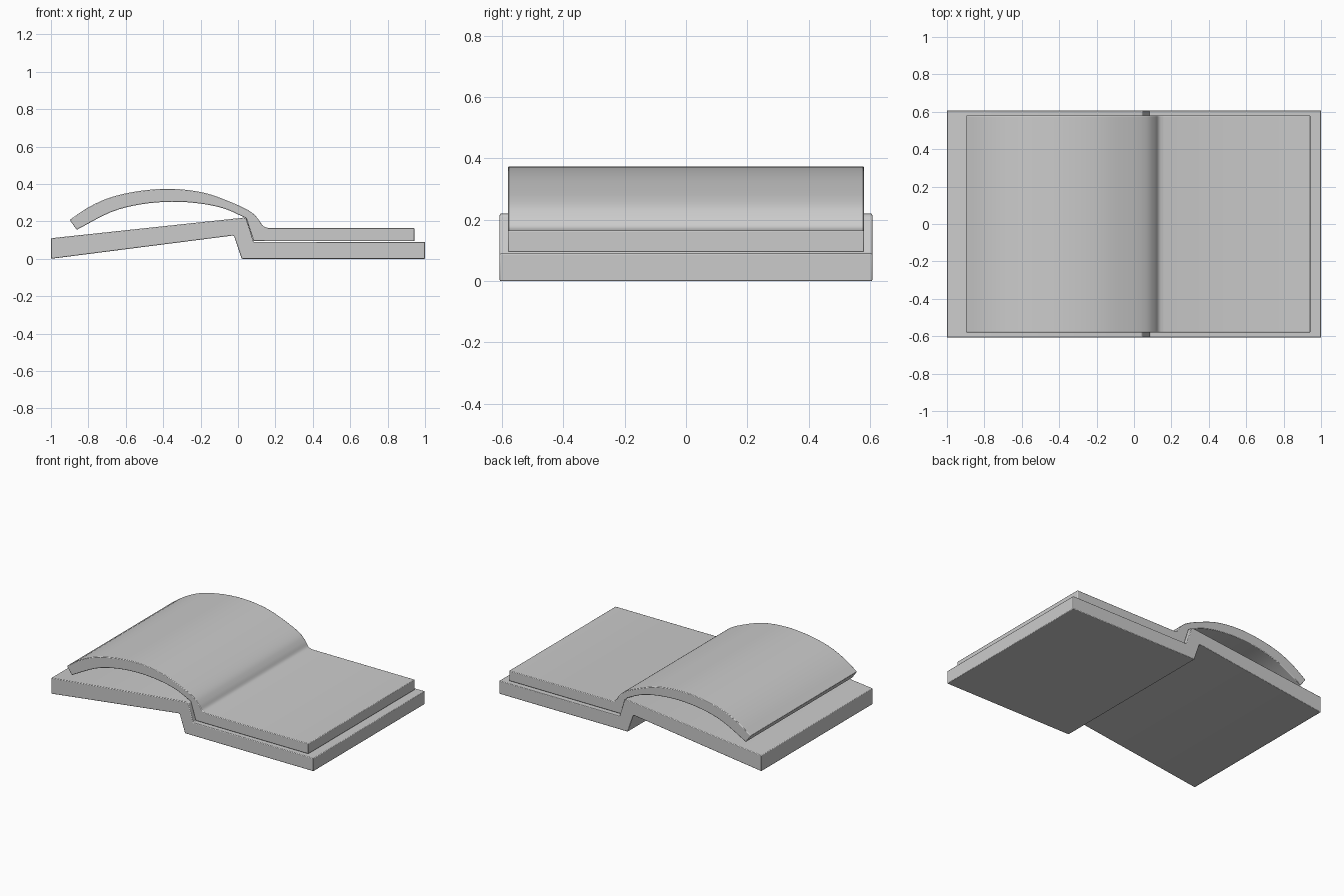
import bpy
import bmesh
from mathutils import Vector

cube = bpy.data.objects.get("Cube")
if cube:
    bpy.data.objects.remove(cube)

GREY = (0.6, 0.6, 0.6, 1)
grey = bpy.data.materials.new("plain grey")
grey.use_nodes = True
grey.diffuse_color = GREY
grey.node_tree.nodes["Principled BSDF"].inputs["Base Color"].default_value = GREY


def smooth_path(points, steps=4):
    """Catmull-Rom curve through the given points."""
    p = [Vector(q) for q in points]
    p = [2 * p[0] - p[1]] + p + [2 * p[-1] - p[-2]]
    path = []
    for a, b, c, d in zip(p, p[1:], p[2:], p[3:]):
        for i in range(steps):
            t = i / steps
            path.append(0.5 * (2 * b + (c - a) * t + (2 * a - 5 * b + 4 * c - d) * t**2
                               + (3 * b - a - 3 * c + d) * t**3))
    return path + [p[-2]]


def extrude_profile(name, profile, half_depth, bevel):
    """Extrude an x-z outline along y, with softened edges."""
    bm = bmesh.new()
    face = bm.faces.new([bm.verts.new((x, -half_depth, z)) for x, z in profile])
    ext = bmesh.ops.extrude_face_region(bm, geom=[face])
    moved = [v for v in ext["geom"] if isinstance(v, bmesh.types.BMVert)]
    bmesh.ops.translate(bm, verts=moved, vec=(0, 2 * half_depth, 0))
    bmesh.ops.recalc_face_normals(bm, faces=bm.faces)
    mesh = bpy.data.meshes.new(name)
    bm.to_mesh(mesh)
    bm.free()
    mesh.materials.append(grey)
    obj = bpy.data.objects.new(name, mesh)
    bpy.context.collection.objects.link(obj)
    mod = obj.modifiers.new("soft edges", "BEVEL")
    mod.width, mod.segments, mod.angle_limit = bevel, 2, 0.6
    bpy.ops.object.select_all(action="DESELECT")
    obj.select_set(True)
    bpy.context.view_layer.objects.active = obj
    bpy.ops.object.shade_smooth_by_angle(angle=0.6)
    return obj


# Cover: tilted left board, stepped spine, flat right board
cover = [(-1, 0), (-1, 0.11), (0.03, 0.22), (0.045, 0.215), (0.083, 0.09),
         (1, 0.09), (1, 0), (0.02, 0), (-0.02, 0.12), (-0.03, 0.124)]
extrude_profile("cover", cover, 0.607, 0.004)

# Pages: arched left leaf flowing into the flat right block
arch_top = smooth_path([(-0.9, 0.208), (-0.8, 0.275), (-0.68, 0.329), (-0.524, 0.363),
                        (-0.353, 0.374), (-0.176, 0.352), (-0.016, 0.294), (0.07, 0.25),
                        (0.11, 0.21), (0.132, 0.177), (0.16, 0.165)])
arch_under = smooth_path([(0.045, 0.216), (-0.07, 0.267), (-0.2, 0.295), (-0.353, 0.305),
                          (-0.52, 0.291), (-0.68, 0.249), (-0.862, 0.155)])
pages = arch_top + [(0.943, 0.165), (0.943, 0.094), (0.083, 0.094)] + arch_under
extrude_profile("pages", pages, 0.58, 0.004)
